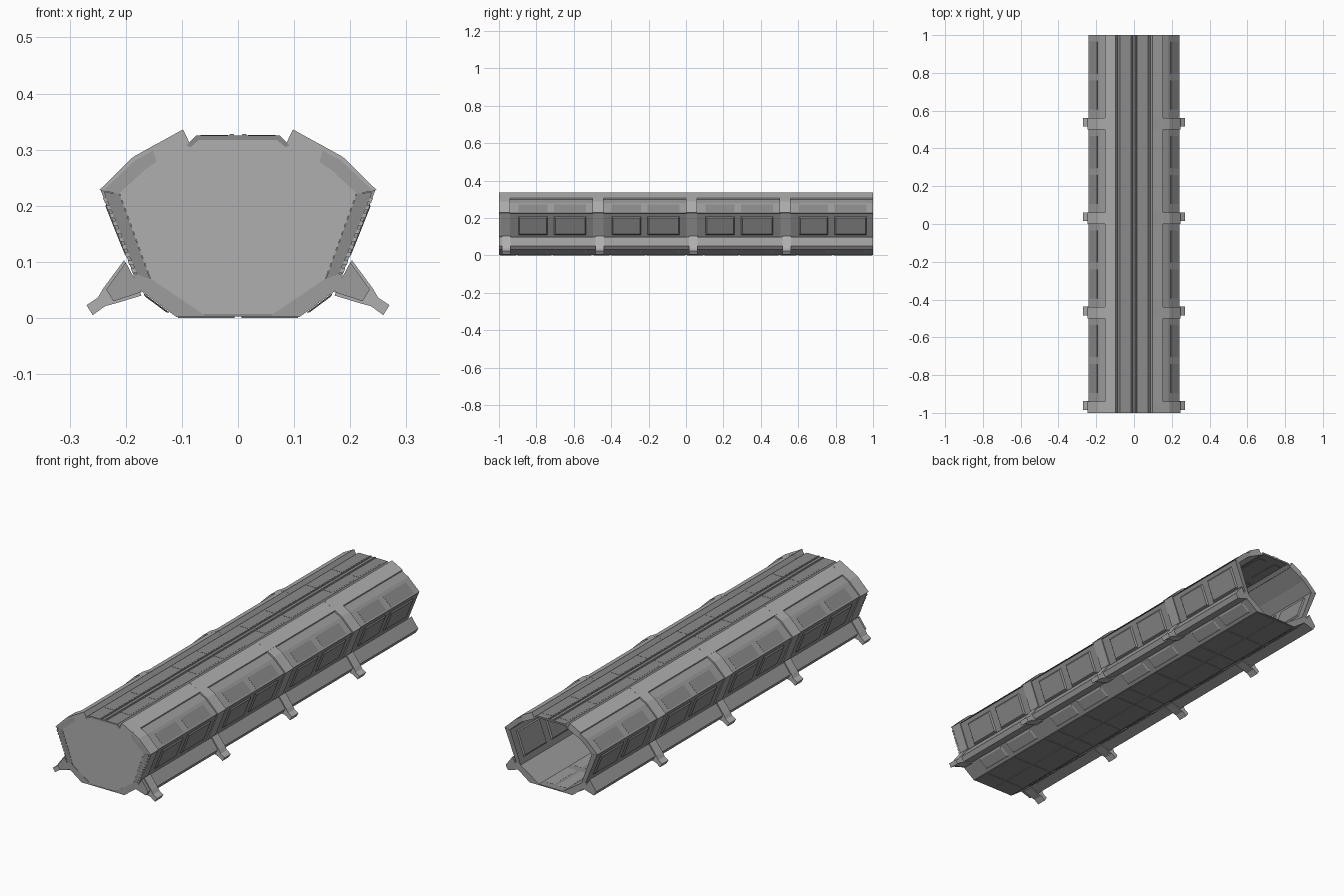
import bpy, bmesh
from mathutils import Vector

if "Cube" in bpy.data.objects:
    bpy.data.objects.remove(bpy.data.objects["Cube"])


def material(name, v):
    m = bpy.data.materials.new(name)
    m.diffuse_color = (v, v, v, 1)
    m.use_nodes = True
    m.node_tree.nodes["Principled BSDF"].inputs["Base Color"].default_value = m.diffuse_color
    return m


LIGHT = material("light grey", 0.43)
MID = material("mid grey", 0.34)
DARK = material("dark grey", 0.26)

STARTS = [-1.0, -0.5, 0.0, 0.5]             # first y of each section
BAYS = [(0.105, 0.26), (0.295, 0.465)]      # two panels in each section


def add_loft(bm, near, far):
    """Closed solid between two matching rings of points."""
    a = [bm.verts.new(p) for p in near]
    b = [bm.verts.new(p) for p in far]
    n = len(a)
    bm.faces.new(a)
    bm.faces.new(b[::-1])
    for i in range(n):
        j = (i + 1) % n
        bm.faces.new((a[j], a[i], b[i], b[j]))


def finish(name, bm, mat):
    bmesh.ops.recalc_face_normals(bm, faces=bm.faces)
    me = bpy.data.meshes.new(name)
    bm.to_mesh(me)
    bm.free()
    me.materials.append(mat)
    ob = bpy.data.objects.new(name, me)
    bpy.context.collection.objects.link(ob)
    return ob


def extrusion(name, profile, spans, mat, sides=(1, -1)):
    """Cross-section in x, z swept along each y span, on both sides."""
    bm = bmesh.new()
    for s in sides:
        for y0, y1 in spans:
            add_loft(bm, [(s * x, y0, z) for x, z in profile],
                     [(s * x, y1, z) for x, z in profile])
    return finish(name, bm, mat)


def panels(name, a, b, height, mat, bevel=0.006):
    """Bevelled plates on the section line a-b, raised to its left by height."""
    bm = bmesh.new()
    a, b = Vector(a), Vector(b)
    t = (b - a).normalized()
    n = Vector((-t.y, t.x))
    low = (a - n * 0.001, b - n * 0.001)
    high = (a + t * bevel + n * height, b - t * bevel + n * height)
    for s in (1, -1):
        for start in STARTS:
            for y0, y1 in BAYS:
                rings = []
                for (p, q), d in ((low, 0), (high, bevel)):
                    u, v = start + y0 + d, start + y1 - d
                    rings.append([(s * p.x, u, p.y), (s * q.x, u, q.y),
                                  (s * q.x, v, q.y), (s * p.x, v, p.y)])
                add_loft(bm, *rings)
    return finish(name, bm, mat)


full = [(-1, 1)]
ribs = [(s, s + 0.06) for s in STARTS]

# Roof deck and its centre strip
extrusion("roof_deck", [(-0.092, 0.308), (-0.075, 0.325), (0.075, 0.325),
                        (0.092, 0.308), (0.085, 0.304), (0.07, 0.317),
                        (-0.07, 0.317), (-0.085, 0.304)], full, DARK, (1,))
extrusion("roof_centre_rail", [(0.006, 0.324), (0.008, 0.328),
                               (0.014, 0.328), (0.017, 0.324)], full, DARK)
panels("roof_panel", (0.067, 0.325), (0.018, 0.325), 0.010, DARK, 0.007)

# Shoulders: raised rail, recessed slope, slope panels
extrusion("shoulder_rail", [(0.098, 0.335), (0.153, 0.306), (0.145, 0.278),
                            (0.085, 0.308)], full, LIGHT)
extrusion("shoulder_slope", [(0.145, 0.302), (0.183, 0.281), (0.241, 0.226),
                             (0.212, 0.222), (0.165, 0.265), (0.145, 0.278)],
          full, MID)
panels("shoulder_panel", (0.236, 0.231), (0.194, 0.271), 0.009, DARK)

# Side walls with outer and inner panels
extrusion("side_wall", [(0.239, 0.224), (0.180, 0.078), (0.157, 0.070),
                        (0.212, 0.222)], full, DARK)
panels("wall_panel", (0.193, 0.110), (0.232, 0.207), -0.007, DARK)
panels("inner_wall_panel", (0.166, 0.095), (0.206, 0.205), 0.006, DARK)

# Arched ribs: shoulder part and wall part
extrusion("shoulder_rib", [(0.098, 0.336), (0.187, 0.287), (0.247, 0.228),
                           (0.210, 0.221), (0.165, 0.265), (0.084, 0.307)],
          ribs, LIGHT)
extrusion("wall_rib", [(0.245, 0.228), (0.187, 0.080), (0.155, 0.070),
                       (0.209, 0.221)], [(s + 0.004, s + 0.06) for s in STARTS],
          MID)

# Louvre slats in the front face of the wall
bm = bmesh.new()
for s in (1, -1):
    for i in range(10):
        f = i / 10
        xi, xo, z = 0.160 + 0.050 * f, 0.188 + 0.055 * f, 0.080 + 0.140 * f
        ring = [(xi, z + 0.004), (xo, z), (xo + 0.003, z + 0.008),
                (xi + 0.003, z + 0.012)]
        add_loft(bm, [(s * x, -1, q) for x, q in ring],
                 [(s * x, -0.99, q) for x, q in ring])
finish("louvre_slat", bm, LIGHT)

# Lower hull: sloped sides and floor
extrusion("lower_hull", [(0.157, 0.071), (0.187, 0.080), (0.182, 0.055),
                         (0.110, 0.002), (0.058, 0.004)], full, MID)
panels("lower_hull_panel", (0.121, 0.010), (0.168, 0.045), -0.004, MID)
extrusion("floor", [(-0.11, 0.003), (0.11, 0.003), (0.06, 0.007),
                    (-0.06, 0.007)], full, DARK, (1,))
extrusion("floor_underplate", [(0.006, 0), (0.107, 0), (0.107, 0.004),
                               (0.006, 0.004)],
          [(s + p, s + q) for s in STARTS for p, q in
           ((0.005, 0.09), (0.10, 0.28), (0.29, 0.495))], DARK)
panels("floor_panel", (0.058, 0.007), (0.008, 0.007), 0.005, MID)

# Side skirts and their clips
extrusion("skirt", [(0.172, 0.046), (0.200, 0.099), (0.235, 0.051),
                    (0.222, 0.030)], full, MID)
extrusion("skirt_clip", [(0.172, 0.040), (0.189, 0.078), (0.203, 0.103),
                         (0.240, 0.053), (0.250, 0.036), (0.270, 0.023),
                         (0.259, 0.005), (0.237, 0.021), (0.215, 0.027)],
          [(s + 0.015, s + 0.062) for s in STARTS], LIGHT)

# Closed front end
extrusion("end_cap", [(-0.06, 0.005), (0.06, 0.005), (0.156, 0.070),
                      (0.211, 0.222), (0.165, 0.265), (0.085, 0.308),
                      (0.075, 0.324), (-0.075, 0.324), (-0.085, 0.308),
                      (-0.165, 0.265), (-0.211, 0.222), (-0.156, 0.070)],
          [(-0.999, -0.994)], LIGHT, (1,))
